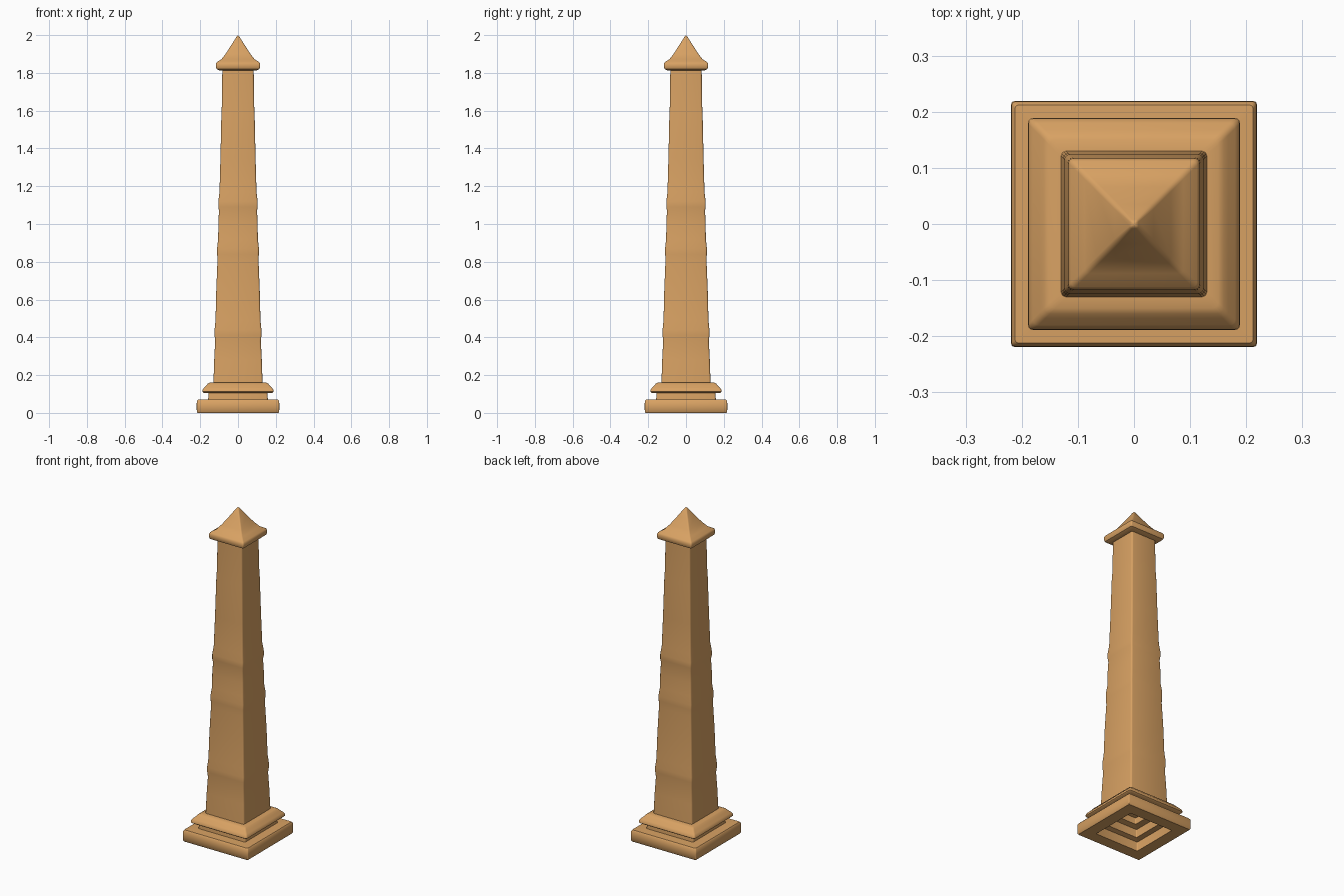
import bpy, bmesh, math

if "Cube" in bpy.data.objects:
    bpy.data.objects.remove(bpy.data.objects["Cube"])

stone = bpy.data.materials.new("sandstone")
stone.diffuse_color = (0.69, 0.36, 0.125, 1.0)
stone.use_nodes = True
stone.node_tree.nodes["Principled BSDF"].inputs["Base Color"].default_value = stone.diffuse_color


def ring(half, z, r):
    """Rounded square outline at height z, counter-clockwise."""
    r = min(r, half * 0.5)
    pts = []
    for k, (sx, sy) in enumerate(((1, 1), (-1, 1), (-1, -1), (1, -1))):
        for i in range(4):
            a = math.radians(90 * k + 30 * i)
            pts.append((sx * (half - r) + r * math.cos(a),
                        sy * (half - r) + r * math.sin(a), z))
    return pts


def square_loft(name, profile, radius, tip=None, close_end=False):
    """Loft rounded squares through (half width, z) pairs."""
    bm = bmesh.new()
    rings = [[bm.verts.new(p) for p in ring(h, z, radius)] for h, z in profile]
    n = len(rings[0])
    for a, b in zip(rings, rings[1:]):
        for i in range(n):
            j = (i + 1) % n
            bm.faces.new((a[i], a[j], b[j], b[i]))
    if tip is not None:
        top = bm.verts.new((0, 0, tip))
        for i in range(n):
            bm.faces.new((rings[-1][i], rings[-1][(i + 1) % n], top))
    if close_end:
        bm.faces.new(rings[-1])
    me = bpy.data.meshes.new(name)
    bm.to_mesh(me)
    bm.free()
    me.materials.append(stone)
    ob = bpy.data.objects.new(name, me)
    bpy.context.collection.objects.link(ob)
    bpy.ops.object.select_all(action='DESELECT')
    ob.select_set(True)
    bpy.context.view_layer.objects.active = ob
    bpy.ops.object.shade_smooth_by_angle(angle=math.radians(40))
    return ob


# Plinth slab with the square opening underneath
square_loft("plinth", [(0.145, 0.0), (0.214, 0.0), (0.218, 0.005), (0.219, 0.035),
                       (0.218, 0.062), (0.212, 0.070), (0.155, 0.072)], 0.006)

# Stepped recess seen from below (inward facing)
recess = square_loft("underside_recess", [(0.145, 0.0), (0.145, 0.055), (0.115, 0.06),
                                          (0.110, 0.105), (0.075, 0.11), (0.07, 0.145)],
                     0.006, close_end=True)
recess.data.flip_normals()

# Base moulding: short neck, overhanging lip, rounded shoulder
square_loft("base_moulding", [(0.158, 0.070), (0.156, 0.104), (0.182, 0.106),
                              (0.189, 0.112), (0.188, 0.122), (0.180, 0.133),
                              (0.168, 0.145), (0.160, 0.155), (0.150, 0.160),
                              (0.128, 0.161)], 0.010)

# Tapering shaft with soft worn bands
square_loft("shaft", [(0.130, 0.158), (0.126, 0.28), (0.121, 0.38), (0.124, 0.41),
                      (0.124, 0.44), (0.119, 0.49), (0.115, 0.65), (0.109, 0.80),
                      (0.110, 0.84), (0.111, 0.87), (0.105, 0.92), (0.104, 1.00),
                      (0.101, 1.07), (0.104, 1.09), (0.104, 1.12), (0.098, 1.17),
                      (0.093, 1.35), (0.088, 1.58), (0.086, 1.62), (0.083, 1.815)], 0.009)

# Overhanging cap with a pyramid point
square_loft("cap", [(0.080, 1.812), (0.098, 1.813), (0.113, 1.820), (0.117, 1.830),
                    (0.117, 1.848), (0.112, 1.857), (0.088, 1.872), (0.066, 1.900),
                    (0.035, 1.948), (0.008, 1.991)], 0.008, tip=2.0)
